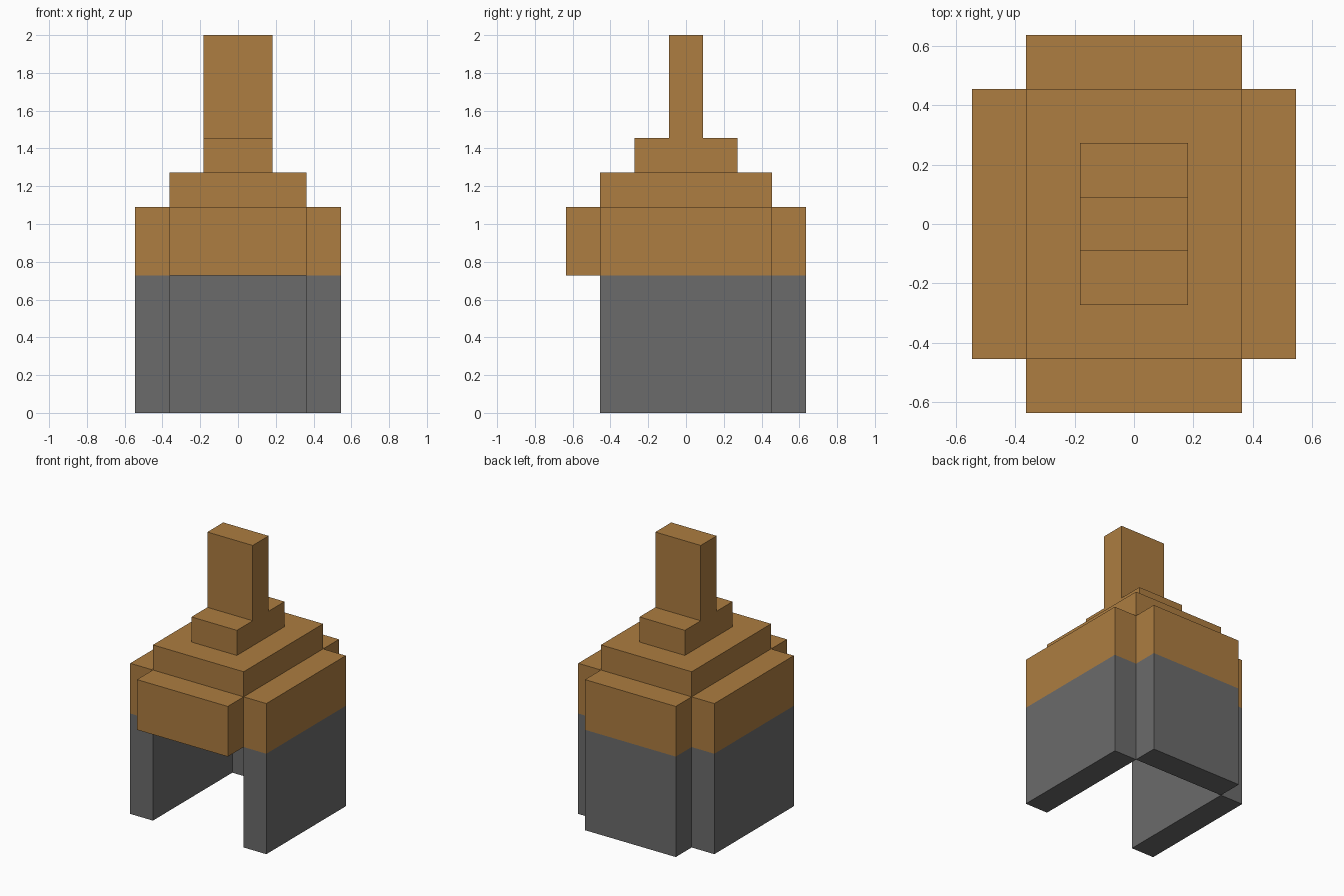
import bpy, bmesh
from mathutils import Vector

if "Cube" in bpy.data.objects:
    bpy.data.objects.remove(bpy.data.objects["Cube"])

U = 2 / 11  # the model sits on a grid 11 units high


def material(name, rgb):
    m = bpy.data.materials.new(name)
    m.diffuse_color = (*rgb, 1)
    m.use_nodes = True
    m.node_tree.nodes["Principled BSDF"].inputs["Base Color"].default_value = m.diffuse_color
    return m


TAN = material("tan brown", (0.418, 0.205, 0.052))
GREY = material("dark grey", (0.147, 0.147, 0.147))
SPLIT = 4 * U  # grey below this height, brown above


def box(name, lo, hi):
    """Box between two corners in grid units, coloured by height."""
    lo, hi = Vector(lo) * U, Vector(hi) * U
    bm = bmesh.new()
    bmesh.ops.create_cube(bm, size=1)
    for v in bm.verts:
        v.co = Vector((v.co[i] * (hi[i] - lo[i]) + (hi[i] + lo[i]) / 2 for i in range(3)))
    if lo.z < SPLIT - 0.01:
        bmesh.ops.bisect_plane(bm, geom=bm.verts[:] + bm.edges[:] + bm.faces[:],
                               plane_co=(0, 0, SPLIT), plane_no=(0, 0, 1))
        for f in bm.faces:
            f.material_index = int(f.calc_center_median().z < SPLIT)
    mesh = bpy.data.meshes.new(name)
    bm.to_mesh(mesh)
    bm.free()
    mesh.materials.append(TAN)
    mesh.materials.append(GREY)
    bpy.context.collection.objects.link(bpy.data.objects.new(name, mesh))


# Walls around the hollow inside
box("left_wall", (-3, -2.5, 0), (-2, 2.5, 6))
box("right_wall", (2, -2.5, 0), (3, 2.5, 6))
box("back_wall", (-2, 2.5, 0), (2, 3.5, 6))
box("front_brow", (-2, -3.5, 4), (2, -2.5, 6))

# Stepped roof and upright crest
box("roof", (-2, -2.5, 6), (2, 2.5, 7))
box("crest_base", (-1, -1.5, 7), (1, 1.5, 8))
box("crest", (-1, -0.5, 8), (1, 0.5, 11))
